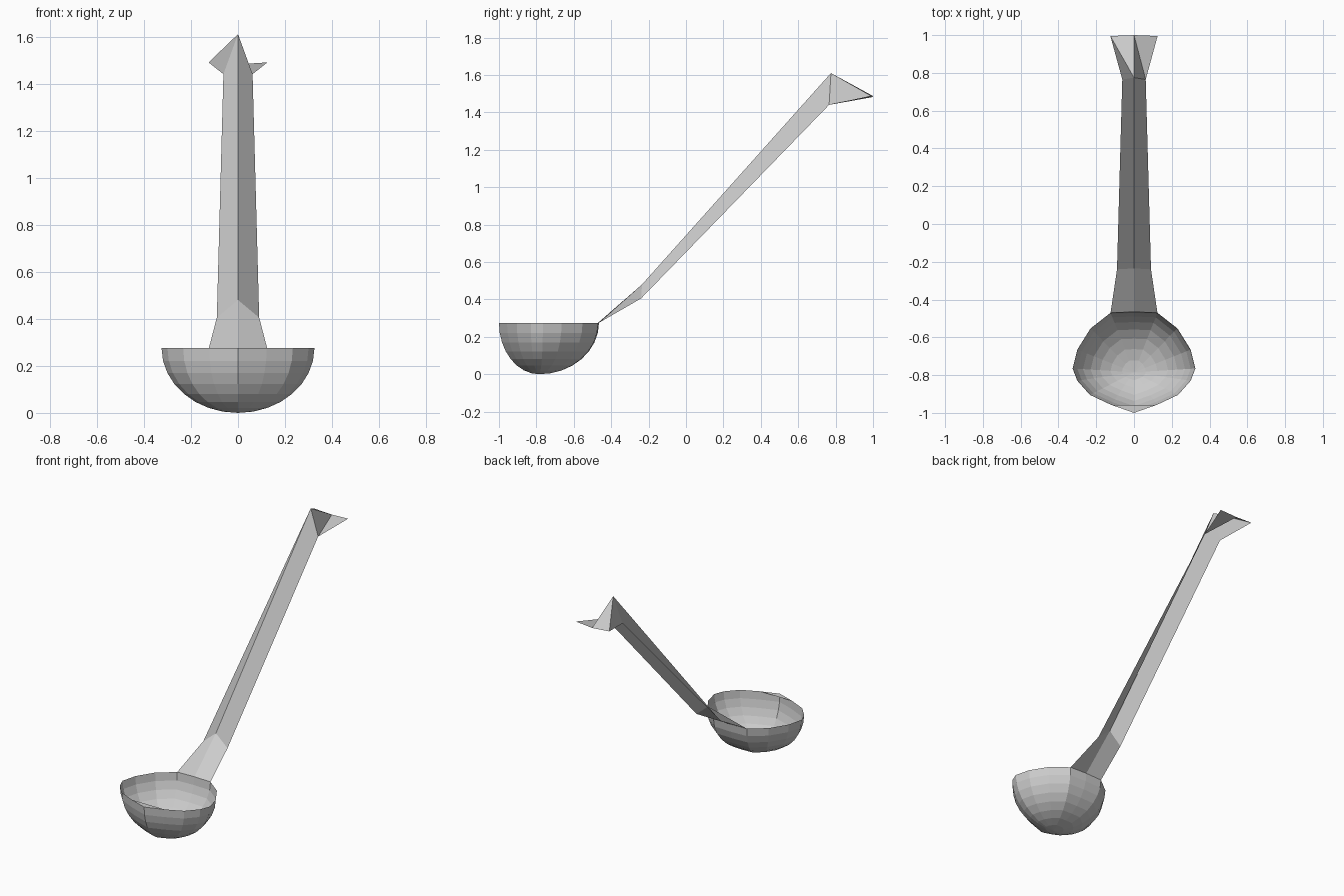
import bpy, math

if "Cube" in bpy.data.objects:
    bpy.data.objects.remove(bpy.data.objects["Cube"])


def make_object(name, verts, faces):
    mesh = bpy.data.meshes.new(name)
    mesh.from_pydata(verts, [], faces)
    mesh.update()
    obj = bpy.data.objects.new(name, mesh)
    bpy.context.collection.objects.link(obj)
    return obj


# Bowl: open shell, half rim outline from back to front, mirrored
RIM_Z, POLE_Y, RINGS = 0.275, -0.785, 8
half = [(0, -0.465), (0.124, -0.47), (0.23, -0.553), (0.30, -0.665), (0.325, -0.765),
        (0.30, -0.83), (0.233, -0.905), (0.122, -0.957), (0, -1.0)]
rim = half + [(-x, y) for x, y in half[-2:0:-1]]
n = len(rim)
verts, faces = [], []
for k in range(RINGS):
    a = k * math.pi / 2 / RINGS
    s = math.cos(a)
    for x, y in rim:
        verts.append((x * s, POLE_Y + (y - POLE_Y) * s, RIM_Z * (1 - math.sin(a))))
pole = len(verts)
verts.append((0, POLE_Y, 0))
for k in range(RINGS - 1):
    for i in range(n):
        j = (i + 1) % n
        faces.append((k * n + i, k * n + j, (k + 1) * n + j, (k + 1) * n + i))
last = (RINGS - 1) * n
faces += [(last + i, last + (i + 1) % n, pole) for i in range(n)]
# Flat pouring lip across the three front rim points
faces.append((7, 8, 9))
make_object("bowl", verts, faces)

# Handle: open folded strip, stations of (half width, side y, side z, ridge y, ridge z)
stations = [(0.124, -0.47, 0.275, -0.465, 0.275),
            (0.09, -0.24, 0.405, -0.235, 0.48),
            (0.062, 0.765, 1.44, 0.775, 1.61)]
verts, faces = [], []
for w, y, z, ry, rz in stations:
    verts += [(-w, y, z), (0, ry, rz), (w, y, z)]
for b in (0, 3):
    for i in (b, b + 1):
        faces.append((i, i + 1, i + 4, i + 3))
make_object("handle", verts, faces)

# Flared hook at the end of the handle
end = verts[6:9] + [(-0.125, 0.995, 1.49), (0, 1.0, 1.482), (0.125, 0.995, 1.49)]
make_object("handle_hook", end, [(0, 1, 3), (1, 4, 3), (1, 2, 4), (2, 5, 4)])
